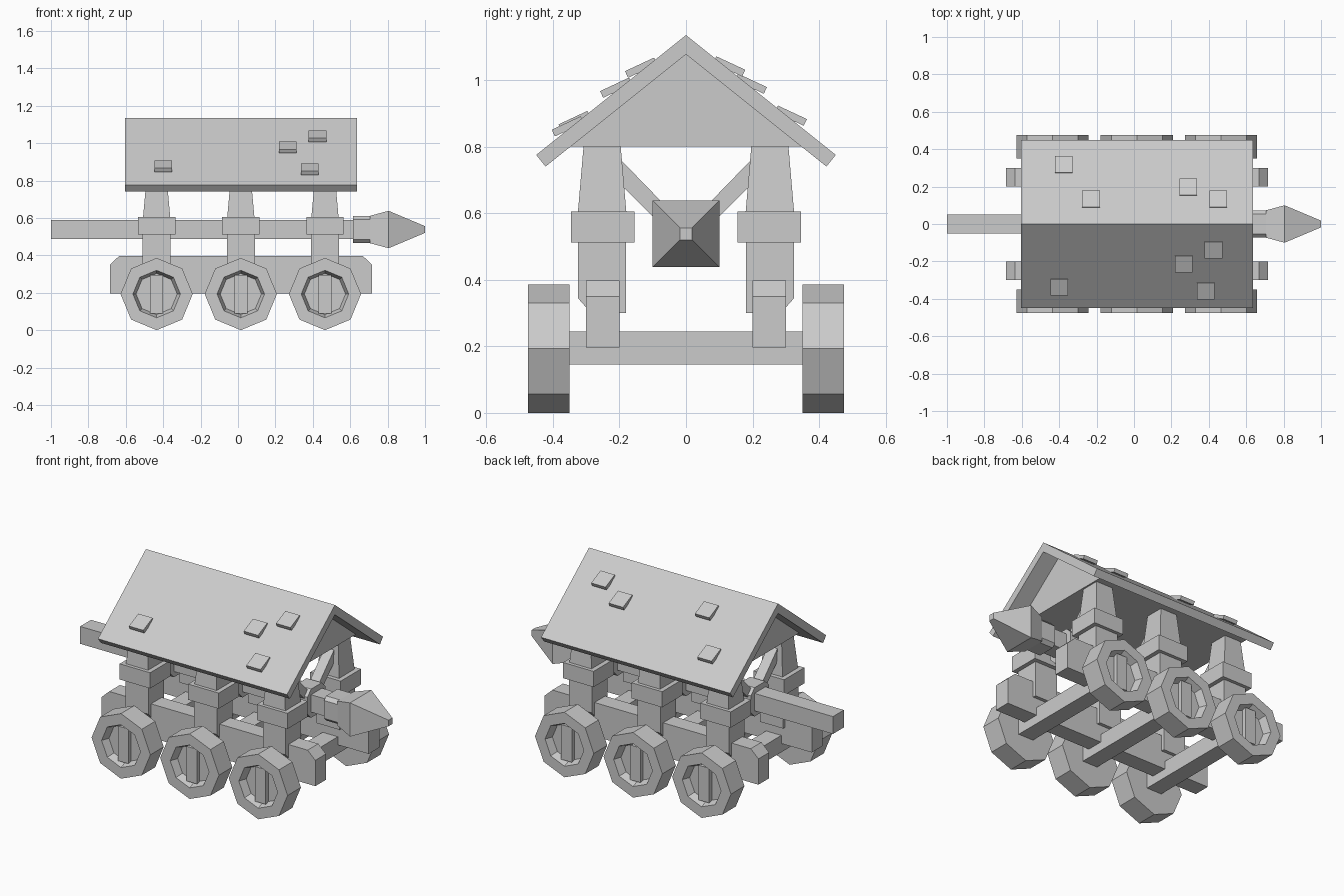
import bpy, bmesh, math
from mathutils import Vector, Matrix

if "Cube" in bpy.data.objects:
    bpy.data.objects.remove(bpy.data.objects["Cube"])

BAYS = (-0.435, 0.015, 0.465)   # x of each wheel / post pair


def make(name, bm):
    bmesh.ops.recalc_face_normals(bm, faces=bm.faces)
    me = bpy.data.meshes.new(name)
    bm.to_mesh(me)
    bm.free()
    ob = bpy.data.objects.new(name, me)
    bpy.context.collection.objects.link(ob)
    return ob


def loft(name, rings):
    """Skin a list of equal-length rings and cap both ends."""
    bm = bmesh.new()
    vs = [[bm.verts.new(p) for p in r] for r in rings]
    n = len(vs[0])
    for a, b in zip(vs, vs[1:]):
        for i in range(n):
            j = (i + 1) % n
            bm.faces.new((a[i], a[j], b[j], b[i]))
    bm.faces.new(vs[0])
    bm.faces.new(vs[-1])
    return make(name, bm)


def box(name, x0, x1, y0, y1, z0, z1):
    return loft(name, [[(x0, y0, z), (x1, y0, z), (x1, y1, z), (x0, y1, z)] for z in (z0, z1)])


def along_x(name, profile, x0, x1):
    return loft(name, [[(x, y, z) for y, z in profile] for x in (x0, x1)])


def mirror_y(ob):
    m = ob.modifiers.new("mirror", 'MIRROR')
    m.use_axis = (False, True, False)
    return ob


def chamfered(r, c, z):
    """Square section of half size r with corners cut by c, in y-z."""
    k = r - c
    return [(y, z + h) for y, h in ((r, -k), (r, k), (k, r), (-k, r), (-r, k), (-r, -k), (-k, -r), (k, -r))]


def octagon(x, y, r):
    return [(x + r * math.cos(i * math.pi / 4), y, 0.193 + r * math.sin(i * math.pi / 4)) for i in range(8)]


for i, x in enumerate(BAYS, 1):
    # octagonal wheels with a recessed outer face and a raised plank
    mirror_y(loft(f"wheel_{i}", [octagon(x, -0.35, 0.193), octagon(x, -0.475, 0.193),
                                 octagon(x, -0.475, 0.127), octagon(x, -0.43, 0.11)]))
    mirror_y(box(f"wheel_plank_{i}", x - 0.035, x + 0.035, -0.455, -0.42, 0.09, 0.296))
    box(f"axle_{i}", x - 0.05, x + 0.05, -0.36, 0.36, 0.145, 0.245)

    # posts: lower part with cut outer corner, collar, tapered upper part
    mirror_y(along_x(f"lower_post_{i}", [(-0.18, 0.3), (-0.18, 0.55), (-0.325, 0.55), (-0.325, 0.345),
                                         (-0.285, 0.3)], x - 0.075, x + 0.075))
    mirror_y(box(f"post_collar_{i}", x - 0.1, x + 0.1, -0.345, -0.155, 0.512, 0.605))
    mirror_y(loft(f"upper_post_{i}", [
        [(x + sx * wx, -0.252 + sy * wy, z) for sx, sy in ((-1, -1), (1, -1), (1, 1), (-1, 1))]
        for z, wx, wy in ((0.6, 0.073, 0.073), (0.81, 0.054, 0.055))]))

    # diagonal braces down to the ram, and the sleeve that holds it
    mirror_y(along_x(f"brace_{i}", [(-0.215, 0.78), (-0.05, 0.61), (-0.05, 0.54), (-0.215, 0.705)],
                     x - 0.03, x + 0.03))
    along_x(f"ram_sleeve_{i}", chamfered(0.085, 0.035, 0.538), x - 0.05, x + 0.05)

# side rails with chamfered upper ends
mirror_y(loft("side_rail", [[(px, y, pz) for px, pz in ((-0.685, 0.197), (0.717, 0.197), (0.717, 0.35),
         (0.667, 0.397), (-0.635, 0.397), (-0.685, 0.35))] for y in (-0.3, -0.2)]))

# ram beam, head collar and pointed head
box("ram_beam", -1.0, 0.65, -0.051, 0.051, 0.487, 0.59)
along_x("ram_head_collar", chamfered(0.073, 0.02, 0.538), 0.615, 0.71)
loft("ram_head", [[(x, sy * r, 0.538 + sz * r) for sy, sz in ((-1, -1), (1, -1), (1, 1), (-1, 1))]
                  for x, r in ((0.705, 0.073), (0.805, 0.1), (1.0, 0.018))])

# gabled roof shell and the solid frame beneath it
along_x("roof", [(0, 1.135), (0.45, 0.775), (0.422, 0.74), (0, 1.077), (-0.422, 0.74), (-0.45, 0.775)],
        -0.604, 0.636)
along_x("gable", [(-0.347, 0.8), (0.347, 0.8), (0, 1.08)], -0.5, 0.53)

# scattered loose shingles, tilted a little off the roof slope
SHINGLES = [(-0.4, -0.335), (0.265, -0.21), (0.425, -0.135), (0.383, -0.355),
            (-0.375, 0.315), (-0.23, 0.13), (0.29, 0.195), (0.45, 0.13)]
for i, (x, y) in enumerate(SHINGLES, 1):
    tile = box(f"shingle_{i}", -0.047, 0.047, -0.048, 0.048, -0.011, 0.011)
    tilt = -math.copysign(math.radians(25), y)
    tile.matrix_world = (Matrix.Translation((x, y, 1.145 - 0.8 * abs(y))) @ Matrix.Rotation(tilt, 4, 'X'))
